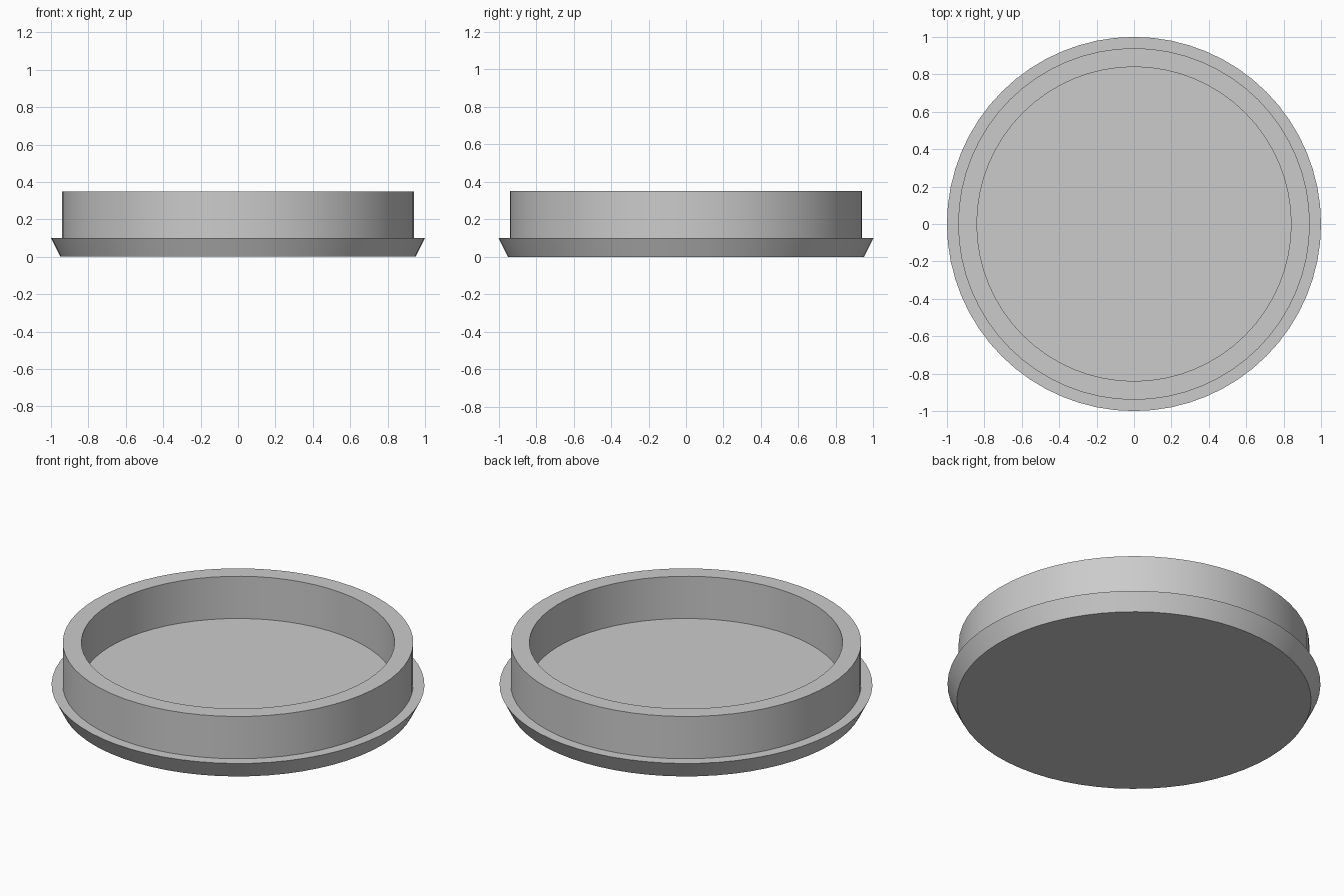
import bpy
import bmesh
import math

cube = bpy.data.objects.get("Cube")
if cube:
    bpy.data.objects.remove(cube, do_unlink=True)

SEGMENTS = 64

grey = bpy.data.materials.new("light_grey")
grey.use_nodes = True
color = (0.6, 0.6, 0.6, 1)
grey.diffuse_color = color
grey.node_tree.nodes["Principled BSDF"].inputs["Base Color"].default_value = color

# Lid profile as (radius, height): base, flared flange, raised wall, recessed floor
profile = [(0.95, 0), (1, 0.1), (0.94, 0.1), (0.94, 0.35), (0.84, 0.35), (0.84, 0.1)]

bm = bmesh.new()
rings = []
for radius, height in profile:
    ring = []
    for i in range(SEGMENTS):
        angle = math.tau * i / SEGMENTS
        ring.append(bm.verts.new((radius * math.cos(angle), radius * math.sin(angle), height)))
    rings.append(ring)

# Walls between neighbouring rings
for low, high in zip(rings, rings[1:]):
    for i in range(SEGMENTS):
        j = (i + 1) % SEGMENTS
        bm.faces.new((low[i], low[j], high[j], high[i]))

# Underside and inner floor
bm.faces.new(rings[0][::-1])
bm.faces.new(rings[-1])
bmesh.ops.recalc_face_normals(bm, faces=bm.faces)

mesh = bpy.data.meshes.new("round_lid")
bm.to_mesh(mesh)
bm.free()
mesh.materials.append(grey)
lid = bpy.data.objects.new("round_lid", mesh)
bpy.context.collection.objects.link(lid)

# Smooth round walls with crisp rims
bpy.ops.object.select_all(action="DESELECT")
lid.select_set(True)
bpy.context.view_layer.objects.active = lid
bpy.ops.object.shade_smooth_by_angle(angle=math.radians(30))
